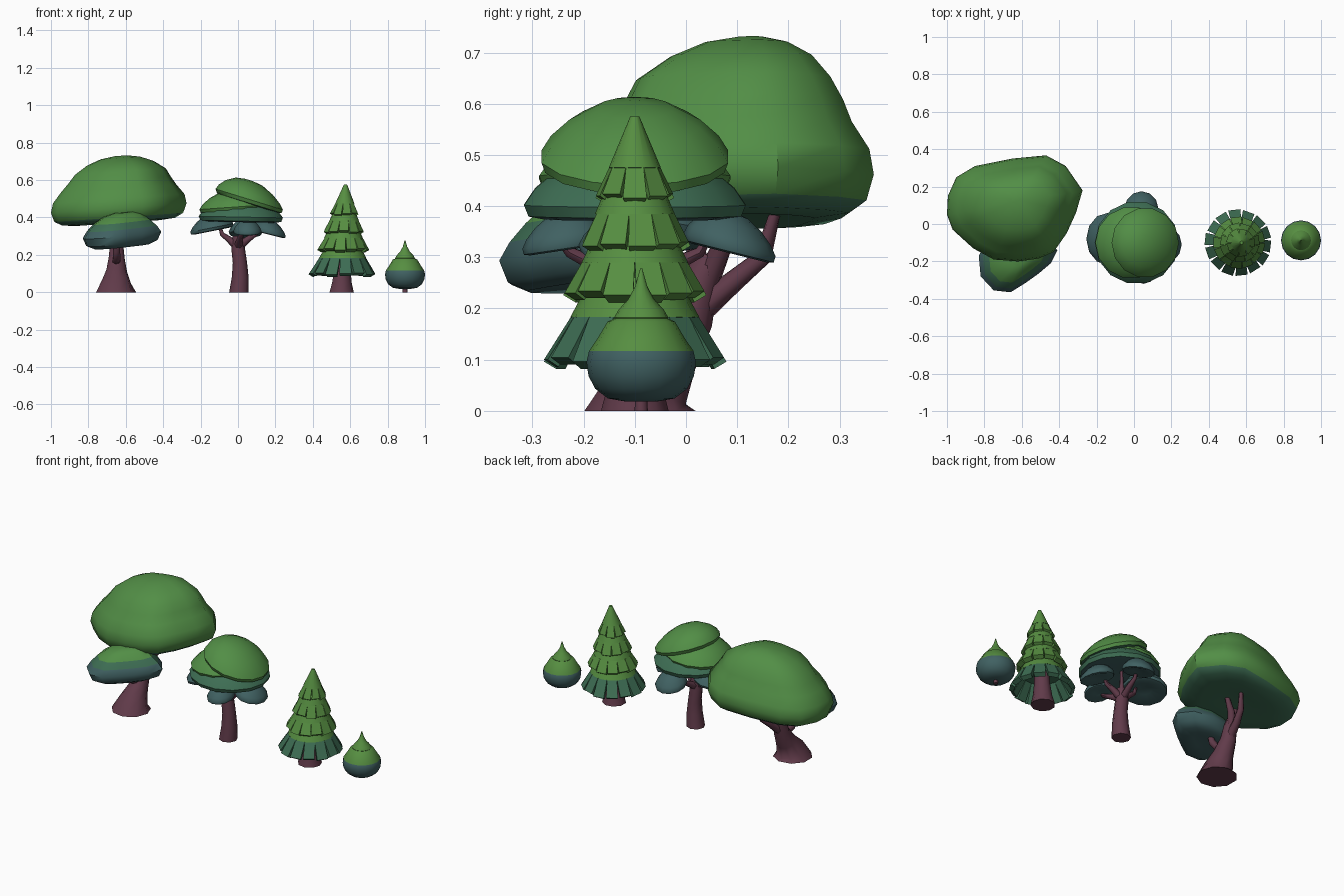
import bpy, bmesh, math
from mathutils import Vector

if "Cube" in bpy.data.objects:
    bpy.data.objects.remove(bpy.data.objects["Cube"])


def material(name, r, g, b):
    m = bpy.data.materials.new(name)
    m.diffuse_color = [((c / 255 + 0.055) / 1.055) ** 2.4 for c in (r, g, b)] + [1]
    m.use_nodes = True
    m.node_tree.nodes["Principled BSDF"].inputs["Base Color"].default_value = m.diffuse_color
    return m


GREEN = material("leaf green", 82, 142, 70)
LIME = material("light leaf green", 86, 142, 65)
MID = material("blue green", 62, 110, 84)
TEAL = material("dark teal", 64, 97, 98)
BARK = material("bark maroon", 97, 59, 74)


def build(name, verts, faces, mats, idx=None, angle=45):
    me = bpy.data.meshes.new(name)
    me.from_pydata(verts, [], faces)
    for m in mats:
        me.materials.append(m)
    if idx:
        me.polygons.foreach_set("material_index", idx)
    bm = bmesh.new()
    bm.from_mesh(me)
    bmesh.ops.recalc_face_normals(bm, faces=bm.faces)
    bm.to_mesh(me)
    bm.free()
    ob = bpy.data.objects.new(name, me)
    bpy.context.collection.objects.link(ob)
    bpy.ops.object.select_all(action='DESELECT')
    ob.select_set(True)
    bpy.context.view_layer.objects.active = ob
    bpy.ops.object.shade_smooth_by_angle(angle=math.radians(angle))
    return ob


def loft(name, rings, mats, bands=None, angle=45):
    """Skin closed rings from bottom to top; bands gives a material slot per strip."""
    n = len(rings[0])
    bands = bands or [0] * (len(rings) - 1)
    verts = [v for r in rings for v in r]
    faces, idx = [], []
    for k in range(len(rings) - 1):
        for i in range(n):
            j = (i + 1) % n
            faces.append((k * n + i, k * n + j, (k + 1) * n + j, (k + 1) * n + i))
            idx.append(bands[k])
    faces += [tuple(range(n))[::-1], tuple(range(len(verts) - n, len(verts)))]
    return build(name, verts, faces, mats, idx + [bands[0], bands[-1]], angle)


def tube(name, path, sides=8):
    """Tapered limb along points (x, y, z, radius)."""
    pts = [Vector(p[:3]) for p in path]
    up, rings = Vector((0, 0, 1)), []
    for k, p in enumerate(pts):
        t = pts[min(k + 1, len(pts) - 1)] - pts[max(k - 1, 0)]
        q = up.rotation_difference(up if p.z == 0 else t)
        ring = [2 * math.pi * i / sides for i in range(sides)]
        rings.append([p + q @ Vector((math.cos(a), math.sin(a), 0)) * path[k][3] for a in ring])
    return loft(name, rings, [BARK], angle=60)


def blob(name, outline, centre, profile, mats, bands, tilt=(0, 0)):
    """Foliage: an outline seen from above, scaled by profile (z, scale, dx, dy)."""
    cx, cy = centre
    rings = []
    for z, s, dx, dy in profile:
        rings.append([(cx + dx + s * (x - cx), cy + dy + s * (y - cy),
                       z + s * (tilt[0] * (x - cx) + tilt[1] * (y - cy))) for x, y in outline])
    return loft(name, rings, mats, bands)


def cap(name, x, y, rx, ry, z, h, mats, tilt=(0, 0), n=14):
    """Dome shaped leaf pad with a darker underside."""
    out = [(x + rx * math.cos(2 * math.pi * i / n), y + ry * math.sin(2 * math.pi * i / n)) for i in range(n)]
    prof = [(0.0, .3), (-.17, .82), (-.12, .96), (0.06, 1), (.33, .9), (.64, .7), (.92, .4), (1, .12)]
    blob(name, out, (x, y), [(z + h * a, s, 0, 0) for a, s in prof], mats,
         [1, 1, 0, 0, 0, 0, 0], tilt)


# --- large broad tree ---
tube("large_tree_trunk", [(-.655, -.09, 0, .11), (-.652, -.07, .05, .08), (-.65, -.03, .11, .057),
                          (-.65, .01, .18, .044), (-.65, .03, .26, .036), (-.65, .05, .30, .028)], 9)
for i, p in enumerate([
        [(-.65, .02, .19, .028), (-.64, .09, .25, .022), (-.62, .15, .30, .018), (-.6, .178, .40, .010)],
        [(-.65, .03, .25, .028), (-.67, .02, .31, .02), (-.70, .02, .40, .012)],
        [(-.65, .04, .25, .026), (-.62, .07, .32, .02), (-.58, .08, .40, .012)],
        [(-.65, 0, .16, .024), (-.65, -.08, .175, .022), (-.65, -.12, .22, .02), (-.64, -.14, .30, .012)]]):
    tube(f"large_tree_branch_{i + 1}", p, 7)
big = [(-.275, .18), (-.31, .06), (-.36, -.05), (-.43, -.15), (-.51, -.185), (-.62, -.2), (-.75, -.19),
       (-.86, -.13), (-.97, -.03), (-1, .05), (-.995, .15), (-.95, .25), (-.85, .31), (-.65, .35),
       (-.47, .367), (-.365, .31)][::-1]
blob("large_tree_canopy", big, (-.64, .08),
     [(.38, .3, 0, 0), (.37, .6, 0, 0), (.377, .83, 0, 0), (.40, .95, 0, 0), (.45, 1, 0, 0),
      (.50, .97, 0, 0), (.555, .85, 0, 0), (.60, .755, .005, .01), (.645, .67, .01, .01), (.69, .49, .01, .025),
      (.718, .29, .01, .035), (.73, .09, .015, .045)],
     [GREEN, MID], [1, 1, 1] + [0] * 8, (.07, 0))
small = [(-.41, -.14), (-.445, -.21), (-.51, -.265), (-.58, -.315), (-.66, -.365), (-.75, -.355), (-.82, -.28),
         (-.83, -.17), (-.79, -.09), (-.70, -.04), (-.58, -.03), (-.47, -.06)][::-1]
blob("large_tree_lower_canopy", small, (-.63, -.18),
     [(.25, .3, 0, 0), (.243, .7, 0, 0), (.262, .91, 0, 0), (.305, 1, 0, 0), (.34, .89, 0, 0),
      (.375, .72, 0, 0), (.41, .5, .01, 0), (.427, .25, .02, 0)],
     [GREEN, MID, TEAL], [2, 2, 2, 2, 1, 0, 0], (.08, .05))

# --- layered round tree ---
tube("round_tree_trunk", [(.005, -.1, 0, .052), (.012, -.1, .08, .045), (.01, -.1, .16, .038),
                          (0, -.1, .24, .036), (0, -.1, .30, .03)])
for i, (dx, dy, top) in enumerate([(-.1, .0, .36), (.11, -.02, .35), (.02, .15, .35),
                                   (.02, -.15, .335), (.02, .02, .42)]):
    tube(f"round_tree_branch_{i + 1}", [(0, -.1, .24, .024), (dx * .5, -.1 + dy * .5, .285, .017),
                                        (dx * .85, -.1 + dy * .85, .31, .012), (dx, -.1 + dy, top, .007)], 6)
cap("round_tree_top", .06, -.1, .18, .187, .49, .11, [GREEN, MID], (-.31, 0))
cap("round_tree_second_layer", -.015, -.1, .192, .192, .45, .1, [GREEN, MID], (.07, 0))
cap("round_tree_third_layer", .015, -.1, .225, .222, .395, .12, [MID, TEAL], (-.02, 0))
for i, (x, y, rx, ry, z, h, t) in enumerate([
        (-.14, -.08, .115, .14, .34, .08, (.2, 0)), (.04, .085, .09, .09, .32, .07, (0, -.25)),
        (.165, -.11, .09, .1, .32, .07, (-.25, 0)), (.05, -.235, .075, .085, .325, .065, (0, .15))]):
    cap(f"round_tree_low_pad_{i + 1}", x, y, rx, ry, z, h, [TEAL, TEAL], t, 12)

# --- conifer with slatted tiers, leaning slightly to the right ---
CX, CY = .552, -.1


def pol(r, a, z, x=CX, y=CY):
    lean = .04 * z if x == CX else 0
    return (x + lean + r * math.cos(a), y + r * math.sin(a), z)


def circle(r, z, n=16, x=CX, y=CY):
    return [pol(r, 2 * math.pi * i / n, z, x, y) for i in range(n)]


loft("conifer_trunk", [circle(.067, 0, 9), circle(.054, .05, 9), circle(.045, .12, 9), circle(.04, .2, 9)], [BARK])
# (top z, top radius, mid z, mid radius, bottom z, bottom radius, slats, slat colour, slat width at foot)
tiers = [(.575, .009, .475, .051, .412, .077, 9, LIME, .87), (.45, .05, .385, .078, .318, .107, 11, LIME, .9),
         (.35, .075, .29, .104, .222, .139, 13, LIME, .9), (.26, .085, .183, .126, .092, .178, 14, MID, .82)]
for t, (z0, r0, z1, r1, z2, r2, n, mat, foot) in enumerate(tiers):
    loft(f"conifer_tier_{t + 1}", [circle(r1 * .45, z1 + .005), circle(r1 - .02, z1 - .004),
                                   circle(r1, z1), circle(r0, z0)], [LIME, MID], [1, 1, 0], 30)
    verts, faces = [], []
    for i in range(n):
        a = 2 * math.pi * (i + .25 * t) / n
        w1, w2 = math.pi / n * .99, math.pi / n * foot
        drop = .008 * (i % 3 - 1)
        b = len(verts)
        for r, z, w in ((r1, z1, w1), (r1 - .025, z1 - .002, w1),
                        (r2 - .022, z2 - .006 + drop * .5, w2), (r2 - drop * .2, z2 + .008 + drop * .5, w2)):
            verts += [pol(r, a - w, z), pol(r, a + w, z)]
        faces += [(b, b + 1, b + 3, b + 2), (b + 2, b + 3, b + 5, b + 4), (b + 4, b + 5, b + 7, b + 6),
                  (b + 6, b + 7, b + 1, b), (b, b + 2, b + 4, b + 6), (b + 1, b + 7, b + 5, b + 3)]
    build(f"conifer_slats_{t + 1}", verts, faces, [mat], None, 25)

# --- little pointed bush ---
BX, BY = .893, -.0875


def turned(name, prof, mats, bands=None, n=16):
    return loft(name, [circle(r, z, n, BX, BY) for r, z in prof], mats, bands)


turned("bush_stem", [(.013, 0), (.011, .04)], [BARK], n=8)
turned("bush_body", [(.03, .018), (.065, .024), (.09, .043), (.103, .068), (.107, .095), (.102, .117),
                     (.085, .142), (.066, .174), (.04, .186)], [LIME, TEAL], [1] * 5 + [0] * 3)
turned("bush_tip", [(.03, .17), (.05, .172), (.053, .182), (.044, .198), (.026, .217), (.012, .243), (.002, .278)], [LIME])
